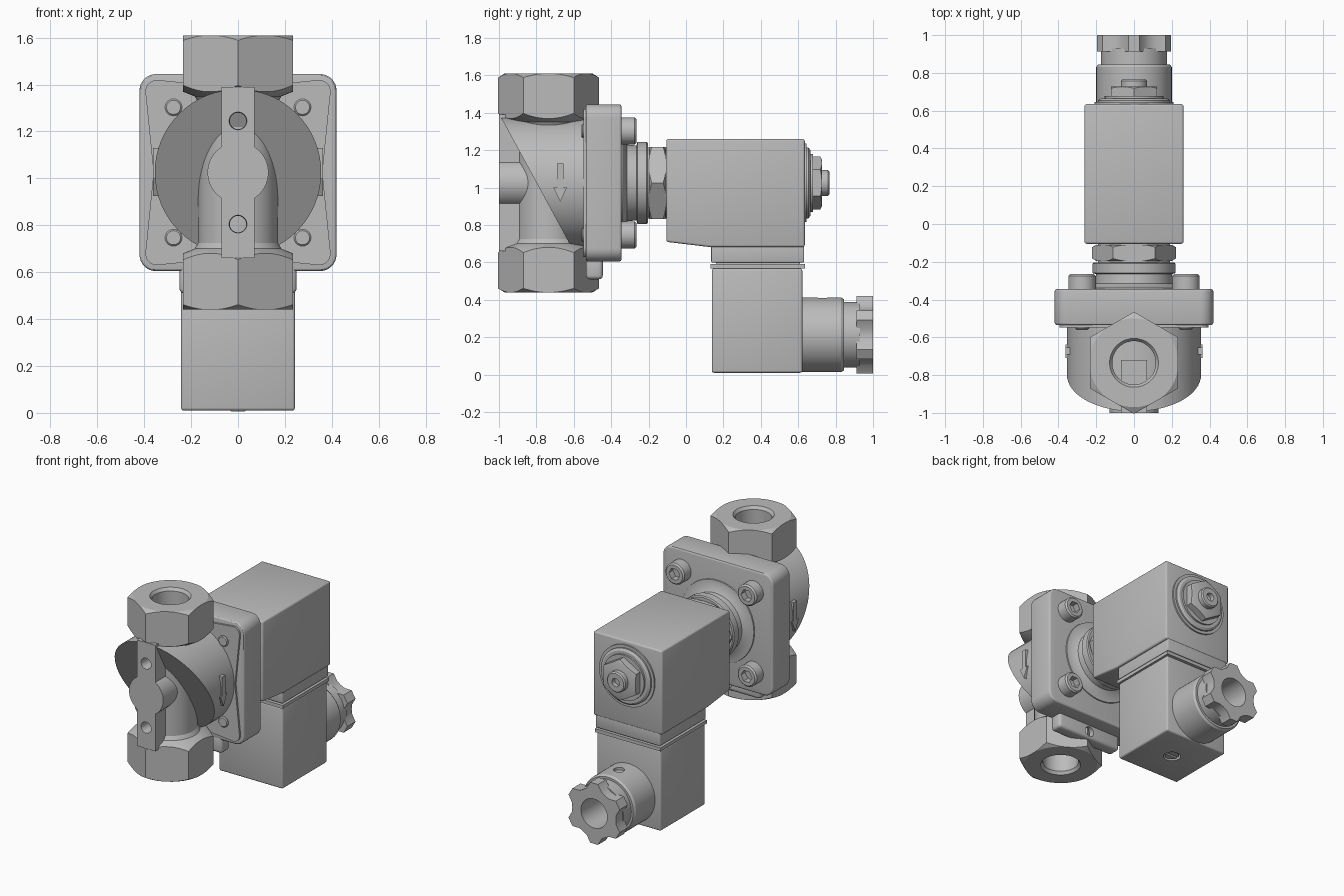
import bpy, bmesh
from math import sin, cos, pi, radians
from mathutils import Vector

cube = bpy.data.objects.get("Cube")
if cube:
    bpy.data.objects.remove(cube, do_unlink=True)

grey = bpy.data.materials.new("plain_grey")
grey.use_nodes = True
GREY = (0.5, 0.5, 0.5, 1)
grey.diffuse_color = GREY
grey.node_tree.nodes["Principled BSDF"].inputs["Base Color"].default_value = GREY

MID = 1.025      # height of the valve axis
PIPE_Y = -0.735  # depth of the pipe axis


def place(axis, u, v, t):
    """Map a 2D outline point and a distance along the axis to 3D."""
    return {"x": Vector((t, u, v)), "y": Vector((u, t, v)), "z": Vector((u, v, t))}[axis]


def finish(name, bm):
    bmesh.ops.remove_doubles(bm, verts=bm.verts, dist=1e-5)
    bmesh.ops.recalc_face_normals(bm, faces=bm.faces)
    mesh = bpy.data.meshes.new(name)
    bm.to_mesh(mesh)
    bm.free()
    ob = bpy.data.objects.new(name, mesh)
    bpy.context.collection.objects.link(ob)
    mesh.materials.append(grey)
    return ob


def apply(ob, mod):
    bpy.context.view_layer.objects.active = ob
    bpy.ops.object.modifier_apply(modifier=mod.name)


def prism(name, pts, axis, a, b, bevel=0):
    bm = bmesh.new()
    low = [bm.verts.new(place(axis, u, v, a)) for u, v in pts]
    high = [bm.verts.new(place(axis, u, v, b)) for u, v in pts]
    bm.faces.new(low)
    bm.faces.new(high)
    for i in range(len(pts)):
        j = (i + 1) % len(pts)
        bm.faces.new((low[i], low[j], high[j], high[i]))
    ob = finish(name, bm)
    if bevel:
        mod = ob.modifiers.new("bevel", "BEVEL")
        mod.width, mod.segments, mod.limit_method = bevel, 3, "ANGLE"
        mod.angle_limit = radians(40)
        apply(ob, mod)
    return ob


def lathe(name, profile, axis, cu, cv, steps=64):
    """Revolve (radius, distance) points; the ends are closed on the axis."""
    profile = [(0, profile[0][1])] + profile + [(0, profile[-1][1])]
    bm = bmesh.new()
    rings = []
    for r, t in profile:
        if r == 0:
            rings.append([bm.verts.new(place(axis, cu, cv, t))] * steps)
        else:
            rings.append([bm.verts.new(place(axis, cu + r * cos(2 * pi * i / steps),
                                             cv + r * sin(2 * pi * i / steps), t)) for i in range(steps)])
    for p, q in zip(rings, rings[1:]):
        for i in range(steps):
            j = (i + 1) % steps
            bm.faces.new(list(dict.fromkeys((p[i], p[j], q[j], q[i]))))
    return finish(name, bm)


def rod(name, r, axis, cu, cv, a, b):
    return lathe(name, [(r, a), (r, b)], axis, cu, cv)


def combine(ob, other, op="DIFFERENCE"):
    mod = ob.modifiers.new("combine", "BOOLEAN")
    mod.operation, mod.object, mod.solver = op, other, "EXACT"
    apply(ob, mod)
    bpy.data.objects.remove(other, do_unlink=True)


def ngon(r, n, start, cu, cv):
    return [(cu + r * cos(start + 2 * pi * i / n), cv + r * sin(start + 2 * pi * i / n)) for i in range(n)]


def rect(u0, u1, v0, v1):
    return [(u0, v0), (u1, v0), (u1, v1), (u0, v1)]


def round_rect(hw, hh, r, cv, pinch=0):
    """Rounded rectangle, with its sides optionally pulled in at the middle."""
    pts = []
    mids = [(0, hh - pinch), (-hw + pinch, 0), (0, -hh + pinch), (hw - pinch, 0)]
    for k, (su, sv) in enumerate([(1, 1), (-1, 1), (-1, -1), (1, -1)]):
        for i in range(9):
            a = pi / 2 * (k + i / 8)
            pts.append((su * (hw - r) + r * cos(a), cv + sv * (hh - r) + r * sin(a)))
        if pinch:
            pts.append((mids[k][0], cv + mids[k][1]))
    return pts


# Pipe ends: chamfered hexagon flowing into the round pipe, with a bore
def pipe_end(name, s):
    def z(d):
        return MID + s * d
    end = lathe(name, [(0.235, z(0.585)), (0.3, z(0.545)), (0.3, z(0.395)), (0.235, z(0.345)),
                       (0.185, z(0.325)), (0.17, z(0.3)), (0.17, z(0))], "z", 0, PIPE_Y)
    combine(end, prism("hex_cut", ngon(0.27, 6, pi / 2, 0, PIPE_Y), "z", z(-0.1), z(0.65)), "INTERSECT")
    combine(end, lathe("bore_cut", [(0.14, z(0.6)), (0.115, z(0.565)), (0.115, z(0.3))], "z", 0, PIPE_Y))


pipe_end("top_pipe_end", 1)
pipe_end("bottom_pipe_end", -1)

# Main chamber: a drum cut off by a sloping plane
body = rod("valve_chamber", 0.355, "y", 0, MID, -1.1, -0.5)
combine(body, prism("slope_cut", [(-1.09, 1.56), (-0.5, 0.476), (-1.5, 0.4), (-1.5, 1.56)], "x", -0.6, 0.6))

# Front mounting rib with a round boss and two screw holes
rib = prism("mounting_rib", rect(-0.07, 0.07, 0.66, 1.39), "y", -1, -0.72)
combine(rib, rod("boss", 0.13, "y", 0, MID, -1, -0.72), "UNION")
for z in (0.805, 1.245):
    combine(rib, lathe("hole_cut", [(0.042, -1.02), (0.035, -0.985), (0.035, -0.9)], "y", 0, z))

# Flow arrows on both sides
arrow = [(-0.655, 1.13), (-0.69, 1.13), (-0.69, 1.0), (-0.71, 1.0),
         (-0.672, 0.925), (-0.637, 1.0), (-0.655, 1.0)]
for side, s in (("left", 1), ("right", -1)):
    prism(side + "_flow_arrow", arrow, "x", s * 0.33, s * 0.362)

# Square flange, its thin front pad and the lug below
prism("flange", round_rect(0.42, 0.42, 0.07, MID), "y", -0.535, -0.345, 0.012)
prism("flange_pad", round_rect(0.395, 0.395, 0.05, MID, 0.035), "y", -0.548, -0.52)
lug = prism("flange_lug", rect(-0.25, 0.25, 0.51, 0.63), "y", -0.535, -0.445, 0.02)
combine(lug, rod("lug_cut", 0.035, "y", 0, 0.56, -0.5, -0.4))

# Four socket-head screws
for i, (x, z) in enumerate([(a, b) for a in (-0.275, 0.275) for b in (0.747, 1.303)]):
    screw = lathe("flange_screw_%d" % (i + 1), [(0.03, -0.56), (0.036, -0.554), (0.036, -0.36), (0.073, -0.36),
                                                (0.073, -0.275), (0.063, -0.265)], "y", x, z, 32)
    combine(screw, prism("socket_cut", ngon(0.042, 6, 0, x, z), "y", -0.31, -0.2))

# Bonnet collar and hex between flange and coil
lathe("bonnet_collar", [(0.285, -0.36), (0.28, -0.338), (0.24, -0.335), (0.205, -0.315), (0.2, -0.265),
                        (0.22, -0.26), (0.22, -0.21), (0.213, -0.203), (0.19, -0.203), (0.19, -0.09)], "y", 0, MID)
bonnet_hex = prism("bonnet_hex", ngon(0.222, 6, 0, 0, MID), "y", -0.195, -0.11)
combine(bonnet_hex, lathe("hex_chamfer", [(0.2, -0.195), (0.24, -0.172), (0.24, -0.133), (0.2, -0.11)],
                          "y", 0, MID), "INTERSECT")

# Solenoid coil housing
prism("coil_housing", [(-0.105, 0.71), (0.13, 0.682), (0.635, 0.682), (0.635, 1.26), (-0.105, 1.26)],
      "x", -0.262, 0.262, 0.012)
prism("coil_foot", rect(0.135, 0.632, 0.6, 0.7), "x", -0.245, 0.245, 0.006)
prism("gasket_core", rect(0.16, 0.61, 0.55, 0.61), "x", -0.22, 0.22)
prism("gasket", rect(0.13, 0.635, 0.568, 0.592), "x", -0.25, 0.25)

# Coil fixing: washers, nut and stud
lathe("coil_washer", [(0.21, 0.63), (0.21, 0.645), (0.19, 0.645), (0.19, 0.655), (0.175, 0.665),
                      (0.155, 0.665), (0.155, 0.678)], "y", 0, MID)
coil_nut = prism("coil_nut", ngon(0.142, 6, pi / 2, 0, MID), "y", 0.67, 0.728)
combine(coil_nut, lathe("nut_chamfer", [(0.16, 0.66), (0.16, 0.71), (0.12, 0.728)], "y", 0, MID), "INTERSECT")
stud = lathe("coil_stud", [(0.07, 0.7), (0.07, 0.758), (0.062, 0.766)], "y", 0, MID)
combine(stud, rod("stud_cut", 0.028, "y", 0, MID, 0.735, 0.8))

# Plug block with a recessed screw underneath
plug = prism("plug_block", rect(0.138, 0.622, 0.01, 0.568), "x", -0.243, 0.243, 0.012)
combine(plug, rod("recess_cut", 0.055, "z", 0, 0.38, -0.05, 0.04))
plug_screw = rod("plug_screw", 0.045, "z", 0, 0.38, 0.015, 0.06)
combine(plug_screw, prism("slot_cut", rect(-0.06, 0.06, 0.373, 0.387), "z", 0, 0.03))

# Cable gland barrel and lobed nut with a cable hole
GLAND_Z = 0.213
barrel = lathe("gland_barrel", [(0.2, 0.6), (0.2, 0.83), (0.19, 0.845), (0.175, 0.845), (0.175, 0.93)],
               "y", 0, GLAND_Z)
combine(barrel, rod("bore_cut", 0.1, "y", 0, GLAND_Z, 0.75, 1.05))
combine(barrel, rod("dimple_cut", 0.035, "z", 0, 0.73, 0.395, 0.45))
lobes = []
for k in range(6):
    for deg, r in ((-8, 0.21), (8, 0.21), (19, 0.172), (30, 0.166), (41, 0.172)):
        a = radians(90 + 60 * k + deg)
        lobes.append((r * cos(a), GLAND_Z + r * sin(a)))
gland = prism("gland_nut", lobes, "y", 0.912, 1.0)
combine(gland, rod("bore_cut", 0.1, "y", 0, GLAND_Z, 0.85, 1.05))

# Smooth round surfaces, keep sharp edges
for ob in bpy.data.objects:
    ob.select_set(ob.type == "MESH")
bpy.ops.object.shade_smooth_by_angle(angle=radians(30))
